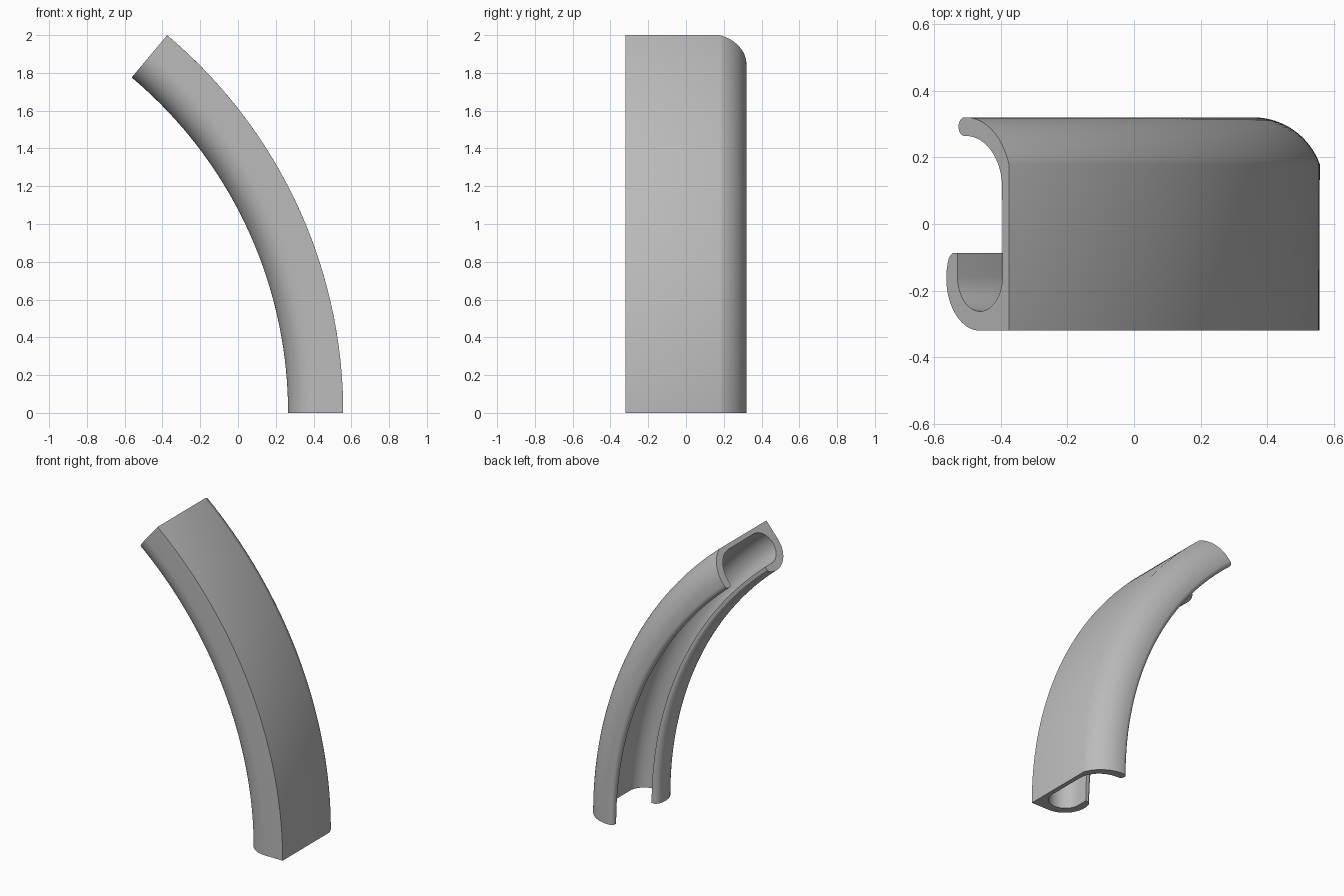
import bpy
import bmesh
import math
from mathutils import Vector

cube = bpy.data.objects.get("Cube")
if cube:
    bpy.data.objects.remove(cube, do_unlink=True)

OUTER_X = 0.557          # outer face of the channel at its foot
RADIUS = 2.61            # sweep radius of the outer face
SWEEP = math.radians(50)
STEPS = 64


def arc(cx, cy, rx, ry, start, end, n):
    """Points on an elliptical arc, as (depth from outer face, y)."""
    pts = []
    for i in range(n + 1):
        a = math.radians(start + (end - start) * i / n)
        pts.append((cx + rx * math.cos(a), cy + ry * math.sin(a)))
    return pts


# Cross-section: flat outer wall, hooked front lip, rounded back lip
profile = [(0, -0.32)]
profile += arc(0.135, -0.162, 0.157, 0.158, -90, 22, 20)      # front lip outside
profile += [(0.270, -0.092), (0.262, -0.087), (0.240, -0.087)]  # lip edge
profile += arc(0.135, -0.157, 0.105, 0.105, 0, -180, 24)      # front lip inside
profile += arc(0.200, 0.107, 0.169, 0.157, 180, 90, 16)       # back lip inside
profile += arc(0.207, 0.292, 0.028, 0.028, -90, 90, 10)       # back lip nose
profile += arc(0.200, 0.107, 0.213, 0.213, 90, 160, 16)       # back lip outside

# Sweep the section round the bend
bm = bmesh.new()
verts = [bm.verts.new((OUTER_X - d, y, 0)) for d, y in profile]
section = bm.faces.new(verts)
start_cap = section.copy()
bmesh.ops.spin(bm, geom=[section], cent=Vector((OUTER_X - RADIUS, 0, 0)),
               axis=Vector((0, 1, 0)), angle=-SWEEP, steps=STEPS,
               use_duplicate=False)
bmesh.ops.remove_doubles(bm, verts=bm.verts, dist=0.0002)
bmesh.ops.recalc_face_normals(bm, faces=bm.faces)

mesh = bpy.data.meshes.new("curved_channel")
bm.to_mesh(mesh)
bm.free()
channel = bpy.data.objects.new("curved_channel", mesh)
bpy.context.collection.objects.link(channel)

# Plain grey finish
grey = bpy.data.materials.new("plain_grey")
grey.use_nodes = True
colour = (0.5, 0.5, 0.5, 1)
grey.diffuse_color = colour
grey.node_tree.nodes["Principled BSDF"].inputs["Base Color"].default_value = colour
mesh.materials.append(grey)

bpy.context.view_layer.objects.active = channel
channel.select_set(True)
bpy.ops.object.shade_smooth_by_angle(angle=math.radians(30))
